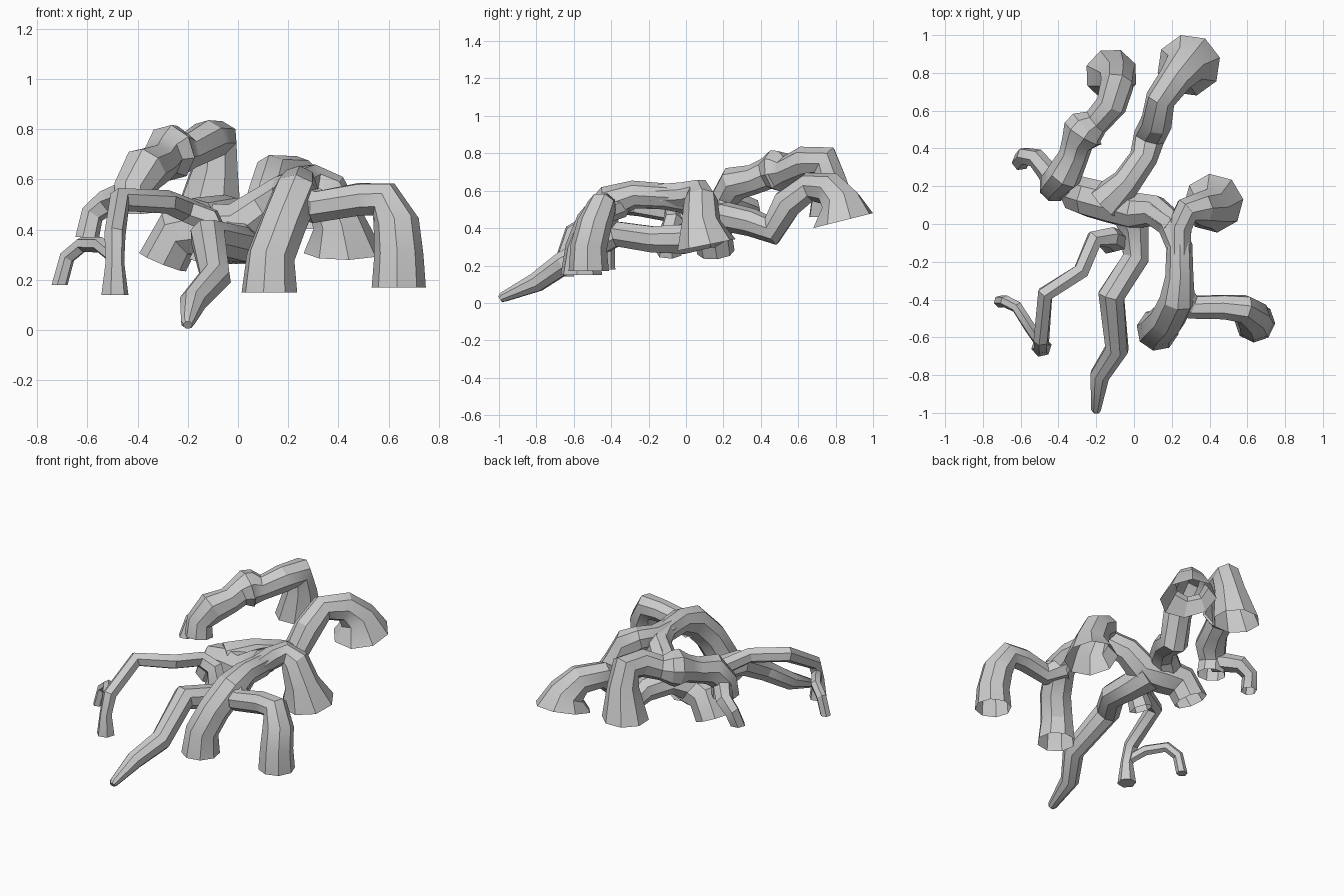
import bpy
import bmesh
import math
from mathutils import Vector

default_cube = bpy.data.objects.get("Cube")
if default_cube:
    bpy.data.objects.remove(default_cube, do_unlink=True)

# One plain grey for the whole root system
grey = bpy.data.materials.new("root_grey")
grey.use_nodes = True
colour = (0.6, 0.6, 0.6, 1)
grey.diffuse_color = colour
grey.node_tree.nodes["Principled BSDF"].inputs["Base Color"].default_value = colour


def path_tangent(centres, i):
    """Average direction of the path at point i."""
    before = centres[max(i - 1, 0)]
    after = centres[min(i + 1, len(centres) - 1)]
    here = centres[i]
    return ((here - before).normalized() + (after - here).normalized()).normalized()


def make_root(name, points, sides=8, cap_start=True, cap_end=False, end_direction=None):
    """Sweep a faceted tube along (x, y, z, radius) points given in hundredths."""
    centres = [Vector(p[:3]) / 100 for p in points]
    radii = [p[3] / 100 for p in points]
    bm = bmesh.new()
    rings = []
    normal = None
    previous = None
    for i, (centre, radius) in enumerate(zip(centres, radii)):
        tangent = path_tangent(centres, i)
        if end_direction and i == len(centres) - 1:
            tangent = Vector(end_direction).normalized()
        if normal is None:
            normal = tangent.orthogonal().normalized()
        else:
            # Carry the ring around the bend without twisting
            normal = previous.rotation_difference(tangent) @ normal
            normal = (normal - tangent * normal.dot(tangent)).normalized()
        side = tangent.cross(normal)
        ring = []
        for k in range(sides):
            angle = math.tau * (k + 0.5) / sides
            offset = normal * math.cos(angle) + side * math.sin(angle)
            ring.append(bm.verts.new(centre + offset * radius))
        rings.append(ring)
        previous = tangent
    for lower, upper in zip(rings, rings[1:]):
        for k in range(sides):
            n = (k + 1) % sides
            bm.faces.new((lower[k], lower[n], upper[n], upper[k]))
    if cap_start:
        bm.faces.new(list(reversed(rings[0])))
    if cap_end:
        bm.faces.new(rings[-1])
    mesh = bpy.data.meshes.new(name)
    bm.to_mesh(mesh)
    bm.free()
    mesh.materials.append(grey)
    obj = bpy.data.objects.new(name, mesh)
    bpy.context.collection.objects.link(obj)
    bpy.ops.object.select_all(action="DESELECT")
    obj.select_set(True)
    bpy.context.view_layer.objects.active = obj
    bpy.ops.object.shade_smooth_by_angle(angle=math.radians(30))
    return obj


down = (0, 0, -1)

# Central trunk, ending in an open foot
make_root("trunk", [
    (21, -1, 56, 7.5), (11, 7, 49, 8.5), (0, 7, 41, 10), (-12, 11, 40, 11),
    (-24, 14, 38, 10.5), (-30, 16, 27, 10)], end_direction=(-0.4, 0.1, -1))

# Tapered root reaching to the front
make_root("front_root", [
    (-4, 9, 38, 10), (0, -2, 34, 8.5), (1, -18, 34, 7.5), (-12, -38, 37, 7.5),
    (-9, -66, 21, 6.5), (-18, -80, 11, 5.5), (-20, -98, 3, 2.8), (-20, -99.5, 2, 1.8)],
    cap_end=True)

# Thin arched root on the right, with its side shoot
make_root("right_root", [
    (-13, -9, 26, 7), (-9, -9, 37, 6), (-12, -7, 44, 5.5), (-21, -8, 48, 5),
    (-28, -25, 51, 4.7), (-47, -37, 52, 4.7), (-49, -61, 38, 4.3),
    (-49, -65, 27, 3.8), (-49, -65, 14, 5.5)],
    sides=6, cap_start=False, cap_end=True, end_direction=down)
make_root("right_shoot", [
    (-49, -64, 29, 3), (-55, -55, 34, 3.2), (-62, -44, 34, 3.2),
    (-68, -41, 29, 3.2), (-71, -41, 18, 3.3)],
    sides=6, cap_end=True, end_direction=down)

# Left branch with three flared feet
make_root("left_front_leg", [
    (10, 7, 50, 7), (19, 1, 55, 7.5), (24, -12, 57, 7), (24, -28, 58, 7.5),
    (23, -40, 54, 9.5), (18, -50, 42, 9.5), (13, -55, 29, 9.8), (12.5, -56, 15, 11.3)],
    end_direction=down)
make_root("left_side_leg", [
    (23, -36, 53, 8), (31, -44, 49, 6.8), (48, -44, 52, 6.8), (58, -45, 52, 7.8),
    (63, -49, 42, 9.3), (64, -52, 30, 9.8), (64, -52, 17, 10.8)],
    end_direction=down)
make_root("left_back_leg", [
    (24, -22, 57, 6.5), (24, -2, 58, 7), (28, 7, 59, 7.5), (35, 8, 55, 9),
    (40, 8, 43, 10.5), (42, 11, 31, 16)], end_direction=(0, 0.2, -1))

# Long back root with a wide tilted foot
make_root("back_root", [
    (-15, 11, 42, 11), (-4, 22, 46, 8), (5, 35, 43, 7.5), (8, 46, 39, 8.5),
    (12, 54, 53, 8.5), (14, 66, 62, 8), (22, 77, 61, 9), (27, 83, 54, 11),
    (29, 84, 44, 17)], end_direction=(0, 0.25, -1))

# Knotted high root with a collar and a hollow foot, and its hooked shoot
make_root("high_root", [
    (-42, 20, 47, 8.5), (-42, 21, 56, 8), (-37, 26, 64, 9.5), (-32, 36, 66, 8),
    (-30, 43, 69, 8.5), (-27, 48, 70.5, 11.5), (-25, 51, 71, 10.5), (-20, 54, 71, 7.5),
    (-12, 63, 75.5, 8.3), (-9, 74, 76, 9), (-9, 77, 65, 9.5), (-12, 79, 46, 14)],
    cap_start=False, end_direction=down)
make_root("high_shoot", [
    (-42, 22, 55, 6), (-47, 29, 53, 5.5), (-52, 35, 51, 5.2),
    (-58, 36, 46, 4.7), (-60, 33, 37, 4.8)],
    sides=6, end_direction=down)
